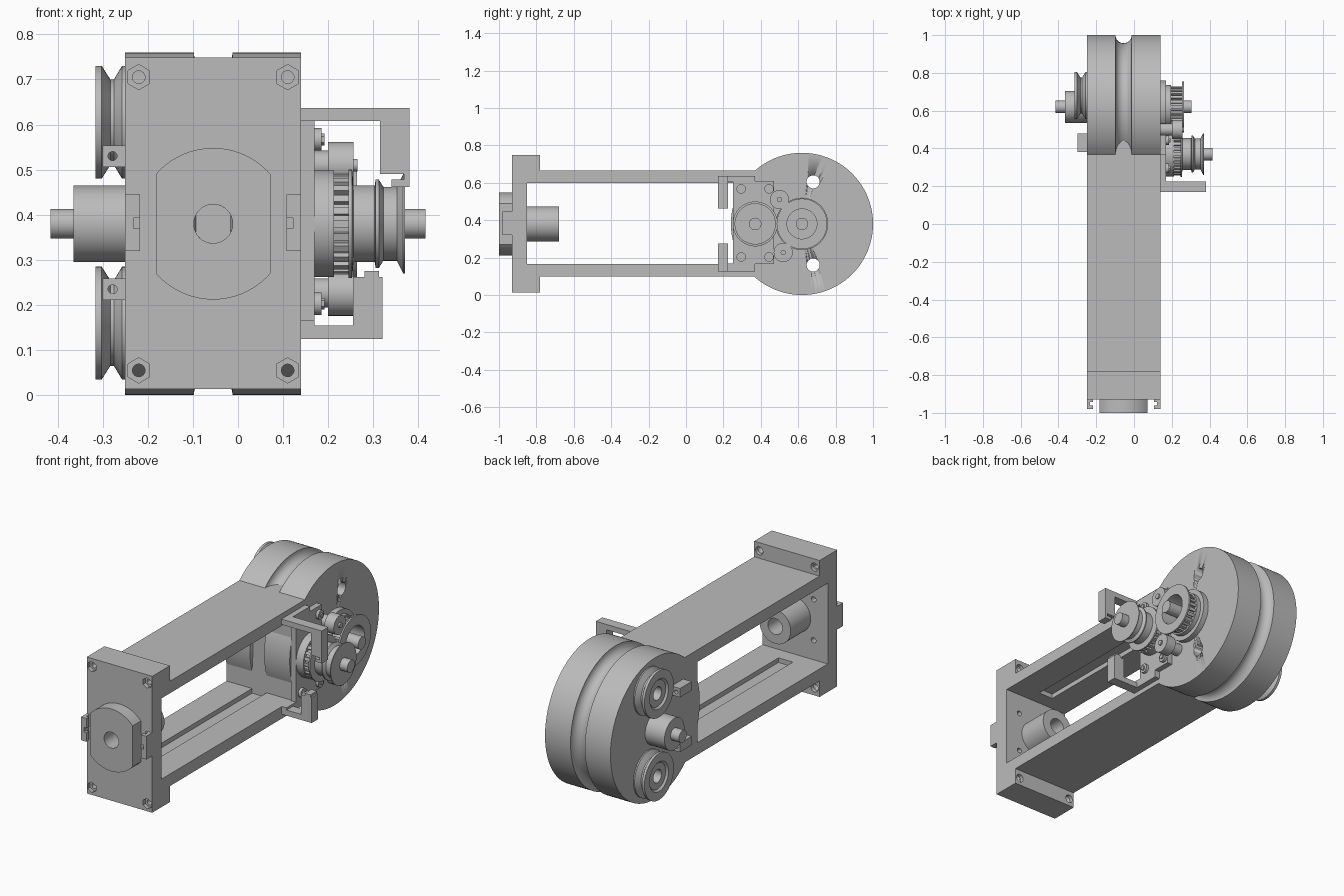
import bpy, bmesh, math
from mathutils import Matrix, Vector

old = bpy.data.objects.get("Cube")
if old:
    bpy.data.objects.remove(old)

grey = bpy.data.materials.new("plain_grey")
grey.use_nodes = True
grey.diffuse_color = (0.5, 0.5, 0.5, 1)
grey.node_tree.nodes["Principled BSDF"].inputs["Base Color"].default_value = (0.5, 0.5, 0.5, 1)

MID_X, MID_Z = -0.055, 0.38      # centre lines of the frame
LEFT, RIGHT = -0.25, 0.14        # side faces of the frame
DRUM_Y, PULLEY_Y, WHEEL_Y = 0.62, 0.37, 0.68


def finish(name, bm, smooth=False):
    bmesh.ops.recalc_face_normals(bm, faces=bm.faces)
    mesh = bpy.data.meshes.new(name)
    bm.to_mesh(mesh)
    bm.free()
    mesh.materials.append(grey)
    obj = bpy.data.objects.new(name, mesh)
    bpy.context.collection.objects.link(obj)
    if smooth:
        bpy.ops.object.select_all(action="DESELECT")
        obj.select_set(True)
        bpy.context.view_layer.objects.active = obj
        bpy.ops.object.shade_smooth_by_angle(angle=math.radians(30))
    return obj


def add_box(bm, x, y, z):
    centre = Vector([sum(r) / 2 for r in (x, y, z)])
    size = Vector([r[1] - r[0] for r in (x, y, z)])
    return bmesh.ops.create_cube(bm, size=1, matrix=Matrix.Translation(centre) @ Matrix.Diagonal(size).to_4x4())


def boxes(name, *parts):
    bm = bmesh.new()
    for part in parts:
        add_box(bm, *part)
    return finish(name, bm)


def lathe(name, profile, place, axis="X", sides=64, closed=False, teeth=None):
    """Turn (distance, radius) points about the x or y axis through place."""
    bm = bmesh.new()
    verts = [bm.verts.new((d, 0, r)) for d, r in profile]
    pairs = list(zip(verts, verts[1:])) + ([(verts[-1], verts[0])] if closed else [])
    edges = [bm.edges.new(p) for p in pairs]
    bmesh.ops.spin(bm, geom=verts + edges, cent=(0, 0, 0), axis=(1, 0, 0),
                   angle=math.tau, steps=sides, use_merge=True)
    bmesh.ops.remove_doubles(bm, verts=bm.verts, dist=0.0001)
    if teeth:
        count, x0, x1, r0, r1 = teeth
        for i in range(count):
            tooth = add_box(bm, (x0, x1), (-0.008, 0.008), (r0, r1))
            bmesh.ops.rotate(bm, verts=tooth["verts"], cent=(0, 0, 0),
                             matrix=Matrix.Rotation(math.tau * i / count, 3, "X"))
    turn = Matrix.Rotation(math.pi / 2, 4, "Z") if axis == "Y" else Matrix()
    bmesh.ops.transform(bm, verts=bm.verts, matrix=Matrix.Translation(place) @ turn)
    return finish(name, bm, sides > 8)


def rod(name, a, b, radius, place, axis="X", sides=40):
    return lathe(name, [(a, 0), (a, radius), (b, radius), (b, 0)], place, axis, sides)


def tube(name, a, b, outer, inner, place, axis="X"):
    return lathe(name, [(a, inner), (a, outer), (b, outer), (b, inner)], place, axis, closed=True)


def cut(obj, cutters):
    for c in cutters:
        c.hide_render = True
        mod = obj.modifiers.new("cut", "BOOLEAN")
        mod.operation, mod.solver, mod.object = "DIFFERENCE", "EXACT", c
    graph = bpy.context.evaluated_depsgraph_get()
    mesh = bpy.data.meshes.new_from_object(obj.evaluated_get(graph))
    obj.modifiers.clear()
    obj.data = mesh
    for c in cutters:
        bpy.data.objects.remove(c)


# Front plate with bored centre, corner holes and hexagonal nut pockets
plate = boxes("front_plate", ((LEFT, RIGHT), (-0.93, -0.85), (0.014, 0.749)))
feet = boxes("plate_flanges", ((LEFT, RIGHT), (-0.851, -0.78), (0.60, 0.749)),
             ((LEFT, RIGHT), (-0.851, -0.78), (0.014, 0.165)))
corners = [(x, z) for x in (-0.22, 0.11) for z in (0.055, 0.705)]


def corner_cutters():
    out = []
    for x, z in corners:
        out.append(rod("cutter", -1.1, -0.7, 0.014, (x, 0, z), "Y", 24))
        out.append(rod("cutter", -1.1, -0.91, 0.028, (x, 0, z), "Y", 6))
        out.append(rod("cutter", -0.80, -0.7, 0.022, (x, 0, z), "Y", 24))
    return out


inner_screws = [rod("cutter", -0.88, -0.8, 0.014, (MID_X + sx * 0.11, 0, MID_Z + sz * 0.11), "Y", 20)
                for sx in (-1, 1) for sz in (-1, 1)]
cut(plate, corner_cutters() + inner_screws + [rod("cutter", -1.1, -0.7, 0.043, (MID_X, 0, MID_Z), "Y")])
cut(feet, corner_cutters())

# Front boss, a disc with two flat sides, and the sleeve behind the plate
boss = tube("front_boss", -1.0, -0.93, 0.168, 0.043, (MID_X, 0, MID_Z), "Y")
cut(boss, [boxes("cutter", ((x, x + 0.2), (-1.1, -0.8), (0, 0.8))) for x in (-0.382, 0.072)])
tube("rear_sleeve", -0.851, -0.68, 0.093, 0.043, (MID_X, 0, MID_Z), "Y")

# Side clips on the front plate
for side, name in ((-1, "right_clip"), (1, "left_clip")):
    def span(a, b):
        return tuple(sorted((MID_X + side * a, MID_X + side * b)))
    boxes(name, (span(0.177, 0.195), (-0.98, -0.93), (0.32, 0.445)),
          (span(0.162, 0.177), (-0.98, -0.96), (0.32, 0.37)),
          (span(0.162, 0.177), (-0.98, -0.96), (0.393, 0.445)),
          (span(0.162, 0.177), (-0.942, -0.93), (0.32, 0.445)))

# Rails with a shallow channel on their inner faces
for name, z in (("lower_rail", (0.10, 0.165)), ("upper_rail", (0.60, 0.665))):
    rail = boxes(name, ((LEFT, RIGHT), (-0.80, 0.46), z))
    cut(rail, [boxes("cutter", ((MID_X - 0.043, MID_X + 0.043), (-0.77, 0.27), (0.14, 0.625)))])

# Bearing block joining rails to drum
block = boxes("bearing_block", ((LEFT, RIGHT), (0.26, 0.46), (0.11, 0.655)))
cut(block, [rod("cutter", -0.4, -0.1, 0.045, (0, PULLEY_Y + 0.02, MID_Z))])

# Drum with a round rope groove and two through holes
groove = [(MID_X + 0.043 * math.cos(a), 0.38 - 0.043 * math.sin(a))
          for a in (math.pi * (1 - i / 12) for i in range(13))]
drum = lathe("drum", [(LEFT, 0), (LEFT, 0.38)] + groove + [(RIGHT, 0.38), (RIGHT, 0)],
             (0, DRUM_Y, MID_Z), sides=128)
cut(drum, [rod("cutter", -0.5, 0.5, 0.035, (0, WHEEL_Y, z)) for z in (0.16, 0.605)])

# Right side: grooved guide wheels, motor hub, cable blocks
for z, name in ((0.16, "lower"), (0.605, "upper")):
    lathe(name + "_guide_wheel",
          [(-0.25, 0.035), (-0.25, 0.125), (-0.257, 0.125), (-0.275, 0.095), (-0.283, 0.095),
           (-0.302, 0.125), (-0.316, 0.125), (-0.316, 0.08), (-0.306, 0.07), (-0.306, 0.035)],
          (0, WHEEL_Y, z), closed=True)
rod("hub", -0.365, -0.24, 0.085, (0, DRUM_Y, MID_Z))
rod("hub_shaft", -0.415, -0.36, 0.033, (0, DRUM_Y, MID_Z))
for z, name in ((0.235, "lower"), (0.53, "upper")):
    guide = boxes(name + "_cable_block", ((-0.30, -0.249), (0.38, 0.48), (z - 0.024, z + 0.024)))
    cut(guide, [rod("cutter", 0.3, 0.6, 0.01, (-0.278, 0, z), "Y", 20)])

# Left side: mounting plate with screws
boxes("mounting_plate", ((RIGHT, 0.17), (0.25, 0.47), (0.165, 0.61)))
for y in (0.295, 0.444):
    for z in (0.203, 0.567):
        rod("plate_screw", 0.16, 0.185, 0.025, (0, y, z), sides=24)
        rod("screw_socket", 0.18, 0.192, 0.013, (0, y, z), sides=6)

# Hooked cable brackets
boxes("upper_bracket", ((RIGHT, 0.38), (0.17, 0.225), (0.608, 0.637)),
      ((RIGHT, 0.17), (0.17, 0.37), (0.608, 0.637)),
      ((0.315, 0.38), (0.17, 0.225), (0.49, 0.61)),
      ((0.368, 0.38), (0.17, 0.225), (0.475, 0.492)),
      ((0.34, 0.38), (0.17, 0.225), (0.462, 0.478)))
boxes("lower_bracket", ((RIGHT, 0.32), (0.17, 0.225), (0.125, 0.155)),
      ((RIGHT, 0.17), (0.17, 0.37), (0.125, 0.167)),
      ((0.255, 0.32), (0.17, 0.225), (0.15, 0.262)),
      ((0.28, 0.312), (0.17, 0.225), (0.26, 0.275)))

# Driven pulley: toothed part, flanges and winding spool
lathe("driven_pulley",
      [(0.165, 0), (0.165, 0.118), (0.213, 0.118), (0.213, 0.10), (0.245, 0.10), (0.245, 0.12),
       (0.253, 0.12), (0.256, 0.085), (0.303, 0.085), (0.305, 0.098), (0.312, 0.098), (0.322, 0.082),
       (0.352, 0.082), (0.366, 0.11), (0.37, 0.11), (0.37, 0)],
      (0, PULLEY_Y, MID_Z), teeth=(24, 0.212, 0.247, 0.095, 0.112))
rod("driven_shaft", 0.36, 0.415, 0.033, (0, PULLEY_Y, MID_Z))

# Motor pulley: hollow toothed ring on a base disc
rod("motor_base_disc", RIGHT - 0.01, 0.17, 0.14, (0, DRUM_Y, MID_Z), sides=64)
lathe("motor_pulley",
      [(0.165, 0.08), (0.165, 0.115), (0.195, 0.115), (0.195, 0.095), (0.255, 0.095), (0.255, 0.135),
       (0.264, 0.135), (0.264, 0.08)],
      (0, DRUM_Y, MID_Z), closed=True, teeth=(24, 0.19, 0.257, 0.09, 0.107))
rod("motor_shaft", 0.13, 0.305, 0.033, (0, DRUM_Y, MID_Z))

# Belt tension rollers beside the two pulleys
for y, z, name in ((0.50, 0.51, "upper"), (0.52, 0.227, "lower")):
    rod(name + "_roller_post", 0.13, 0.21, 0.032, (0, y, z))
    rod(name + "_roller", 0.20, 0.256, 0.051, (0, y, z))
    rod(name + "_roller_pin", 0.25, 0.265, 0.014, (0, y, z), sides=20)
